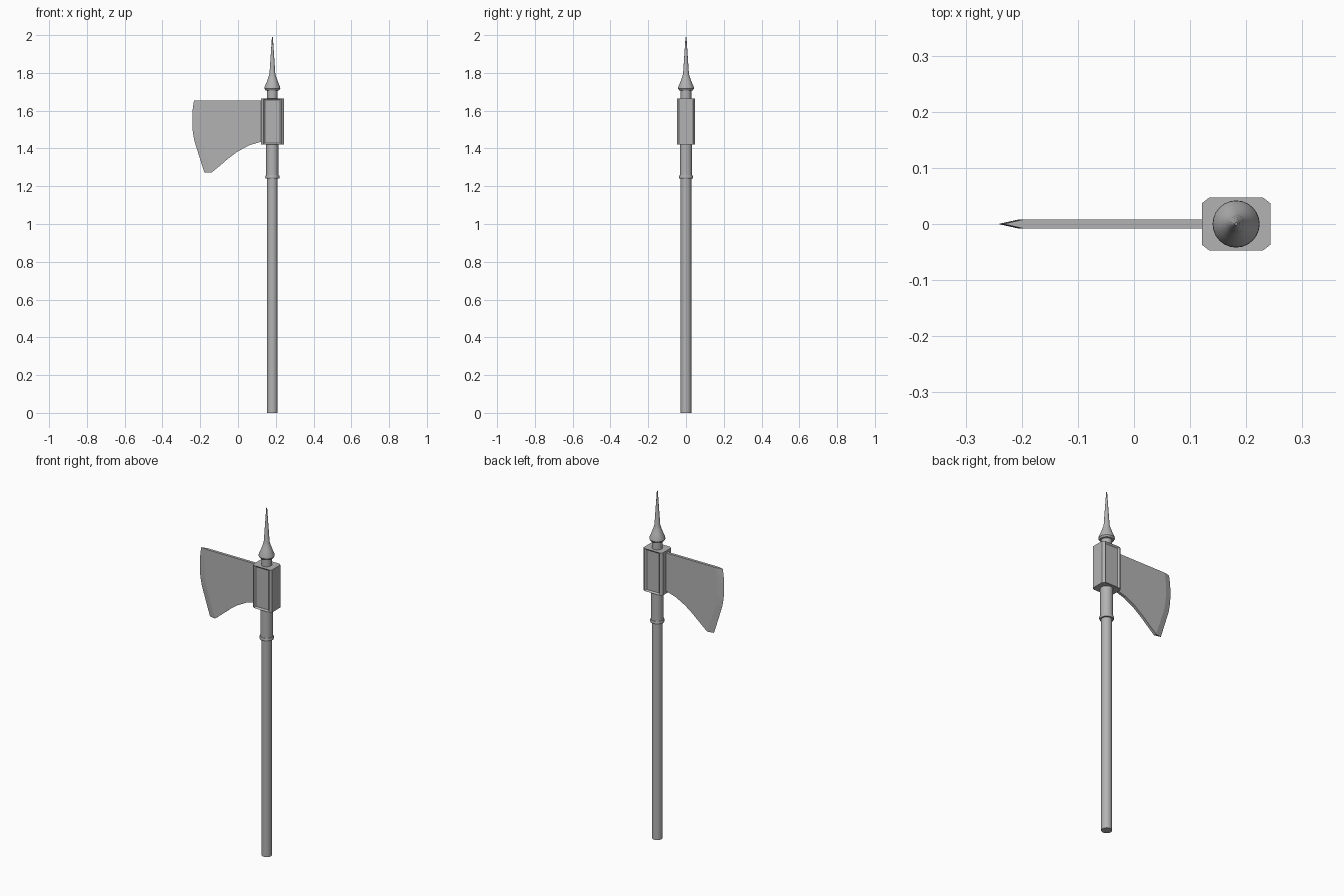
import bpy, bmesh
from math import sin, cos, pi

if "Cube" in bpy.data.objects:
    bpy.data.objects.remove(bpy.data.objects["Cube"])

CX = 0.182  # shaft axis

# Dark grey for every part
GREY = bpy.data.materials.new("dark_grey")
GREY.diffuse_color = (0.45, 0.45, 0.45, 1)
GREY.use_nodes = True
GREY.node_tree.nodes["Principled BSDF"].inputs["Base Color"].default_value = GREY.diffuse_color


def finish(name, bm, smooth=False):
    bmesh.ops.recalc_face_normals(bm, faces=bm.faces)
    me = bpy.data.meshes.new(name)
    bm.to_mesh(me)
    bm.free()
    me.materials.append(GREY)
    ob = bpy.data.objects.new(name, me)
    bpy.context.collection.objects.link(ob)
    if smooth:
        bpy.ops.object.select_all(action='DESELECT')
        ob.select_set(True)
        bpy.context.view_layer.objects.active = ob
        bpy.ops.object.shade_smooth_by_angle(angle=0.6)
    return ob


def lathe(name, profile, n=24):
    """Turn (radius, z) points around the shaft axis and cap both ends."""
    bm = bmesh.new()
    rings = [[bm.verts.new((CX + r * cos(2 * pi * i / n), r * sin(2 * pi * i / n), z))
              for i in range(n)] for r, z in profile]
    for a, b in zip(rings, rings[1:]):
        for i in range(n):
            j = (i + 1) % n
            bm.faces.new((a[i], a[j], b[j], b[i]))
    bm.faces.new(rings[0])
    bm.faces.new(rings[-1])
    return finish(name, bm, True)


# Shaft, socket with collar ring, and top spike
lathe("shaft", [(0.028, 0), (0.028, 1.26)])
lathe("socket", [(0.028, 1.241), (0.036, 1.241), (0.038, 1.246), (0.038, 1.252),
                 (0.036, 1.257), (0.033, 1.257), (0.033, 1.43)])
lathe("spike", [(0.028, 1.66), (0.028, 1.706), (0.036, 1.708), (0.042, 1.717),
                (0.041, 1.726), (0.03, 1.752), (0.020, 1.78), (0.0155, 1.795),
                (0.0025, 1.99)])

# Head block: chamfered prism with recessed panels front and back
HX, HY, CHX, CHY = 0.061, 0.047, 0.013, 0.010
bm = bmesh.new()
quarter = [(HX, HY - CHY), (HX - CHX, HY)]
outline = (quarter + [(-x, y) for x, y in quarter[::-1]]
           + [(-x, -y) for x, y in quarter] + [(x, -y) for x, y in quarter[::-1]])
base = bm.faces.new([bm.verts.new((CX + x, y, 1.421)) for x, y in outline])
ext = bmesh.ops.extrude_face_region(bm, geom=[base], use_keep_orig=True)
bmesh.ops.translate(bm, vec=(0, 0, 0.244),
                    verts=[g for g in ext["geom"] if isinstance(g, bmesh.types.BMVert)])
bmesh.ops.recalc_face_normals(bm, faces=bm.faces)
panels = [f for f in bm.faces if abs(f.normal.y) > 0.99]
bmesh.ops.inset_individual(bm, faces=panels, thickness=0.012)
for f in panels:
    bmesh.ops.translate(bm, vec=f.normal * -0.008, verts=f.verts)
finish("head_block", bm)

# Blade: flat plate with a ground cutting edge
T = 0.008
edge = [(-0.233, 1.654), (-0.239, 1.616), (-0.242, 1.575), (-0.242, 1.53),
        (-0.239, 1.485), (-0.231, 1.44), (-0.206, 1.36), (-0.178, 1.272)]
lower = [(-0.10, 1.305), (-0.05, 1.348), (0.0, 1.385), (0.06, 1.417), (0.13, 1.438)]
inner = [(x + 0.036, z) for x, z in edge[:-1]] + [(-0.140, 1.272)]
plate = inner + lower + [(0.13, 1.654)]
bm = bmesh.new()
sharp = [bm.verts.new((x, 0, z)) for x, z in edge]
sides = [[bm.verts.new((x, y, z)) for x, z in plate] for y in (-T, T)]
k = len(edge)
for s in sides:
    bm.faces.new(s)
    for i in range(k - 1):
        bm.faces.new((sharp[i], sharp[i + 1], s[i + 1], s[i]))
a, b = sides
for i in range(k - 1, len(plate)):
    j = (i + 1) % len(plate)
    bm.faces.new((a[i], a[j], b[j], b[i]))
for i in (0, k - 1):
    bm.faces.new((sharp[i], a[i], b[i]))
finish("axe_blade", bm)
